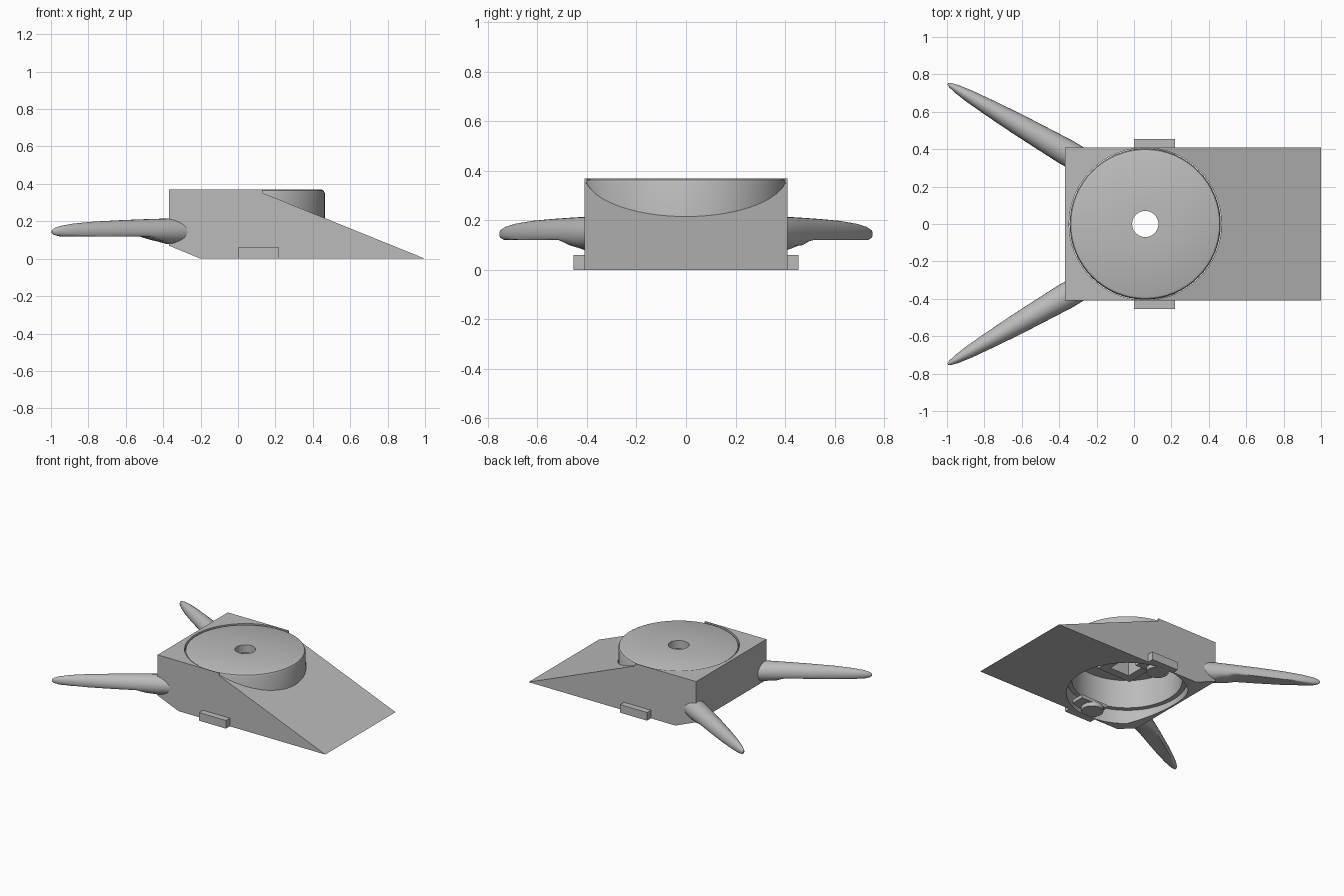
import bpy, bmesh, math
from mathutils import Vector, Matrix

if "Cube" in bpy.data.objects:
    bpy.data.objects.remove(bpy.data.objects["Cube"])

grey = bpy.data.materials.new("plain_grey")
grey.use_nodes = True
grey.diffuse_color = (0.5, 0.5, 0.5, 1)
grey.node_tree.nodes["Principled BSDF"].inputs["Base Color"].default_value = (0.5, 0.5, 0.5, 1)

CENTRE = Vector((0.06, 0, 0))


def finish(name, bm, smooth=False):
    bmesh.ops.recalc_face_normals(bm, faces=bm.faces)
    mesh = bpy.data.meshes.new(name)
    bm.to_mesh(mesh)
    bm.free()
    mesh.materials.append(grey)
    ob = bpy.data.objects.new(name, mesh)
    bpy.context.collection.objects.link(ob)
    if smooth:
        select(ob)
        bpy.ops.object.shade_smooth_by_angle(angle=math.radians(35))
    return ob


def select(ob):
    bpy.ops.object.select_all(action='DESELECT')
    ob.select_set(True)
    bpy.context.view_layer.objects.active = ob


def box(name, x0, x1, y0, y1, z0, z1):
    bm = bmesh.new()
    bmesh.ops.create_cube(bm, size=1)
    for v in bm.verts:
        v.co = ((x0 + x1) / 2 + v.co.x * (x1 - x0),
                (y0 + y1) / 2 + v.co.y * (y1 - y0),
                (z0 + z1) / 2 + v.co.z * (z1 - z0))
    return finish(name, bm)


def lathe(name, profile, steps, smooth=True, turn=0.0, centre=CENTRE):
    """Closed (radius, height) profile turned about an upright axis."""
    bm = bmesh.new()
    rot = Matrix.Rotation(turn, 3, 'Z')
    verts = [bm.verts.new(rot @ Vector((r, 0, z)) + centre) for r, z in profile]
    edges = [bm.edges.new((verts[i - 1], verts[i])) for i in range(len(verts))]
    bmesh.ops.spin(bm, geom=verts + edges, cent=centre, axis=(0, 0, 1),
                   angle=math.tau, steps=steps, use_merge=True)
    bmesh.ops.remove_doubles(bm, verts=bm.verts, dist=0.0001)
    return finish(name, bm, smooth)


def cylinder(name, x, y, z0, z1, radius, segments):
    bm = bmesh.new()
    bmesh.ops.create_cone(bm, cap_ends=True, segments=segments, radius1=radius,
                          radius2=radius, depth=z1 - z0,
                          matrix=Matrix.Translation((x, y, (z0 + z1) / 2)))
    return finish(name, bm, True)


# Wedge body: side profile pushed across the width
bm = bmesh.new()
outline = [(-0.37, 0.37), (0.13, 0.37), (0.13, 0.352), (1, 0), (-0.2, 0), (-0.37, 0.07)]
side = bm.faces.new([bm.verts.new((x, -0.41, z)) for x, z in outline])
pushed = bmesh.ops.extrude_face_region(bm, geom=[side])["geom"]
bmesh.ops.translate(bm, vec=(0, 0.82, 0),
                    verts=[g for g in pushed if isinstance(g, bmesh.types.BMVert)])
body = finish("wedge_body", bm)

# Round well through the body
cutter = cylinder("well_cutter", 0.06, 0, -0.1, 0.6, 0.407, 64)
cutter.hide_render = True
mod = body.modifiers.new("well", 'BOOLEAN')
mod.operation = 'DIFFERENCE'
mod.solver = 'EXACT'
mod.object = cutter
select(body)
bpy.ops.object.modifier_apply(modifier="well")
bpy.data.objects.remove(cutter)
select(body)
bpy.ops.object.shade_smooth_by_angle(angle=math.radians(15))

# Hollow drum with rounded rim and centre hole
lathe("drum", [(0.07, 0.37), (0.385, 0.37), (0.398, 0.364), (0.404, 0.35),
               (0.404, 0.1), (0.37, 0.1), (0.37, 0.31), (0.07, 0.31)], 64)

# Stepped square hub under the drum roof
hub = [(0.08, 0.312), (0.2, 0.312), (0.2, 0.26), (0.14, 0.26), (0.14, 0.2), (0.08, 0.2)]
lathe("square_hub", [(r * math.sqrt(2), z) for r, z in hub], 4, False, math.pi / 4)


# Tapered rear fin: rounded above, flattened beneath toward the tip
def fin(name, s):
    root, tip = Vector((-0.26, 0.325 * s, 0)), Vector((-0.995, 0.75 * s, 0))
    axis = (tip - root).normalized()
    across = Vector((-axis.y, axis.x, 0))
    # position along, half width, top, bottom
    stations = [(0, .068, .208, .08), (.15, .07, .215, .078), (.25, .066, .213, .1),
                (.33, .063, .211, .12), (.5, .056, .206, .12), (.7, .044, .198, .12),
                (.85, .033, .187, .12), (.94, .022, .175, .12), (.985, .012, .163, .125),
                (1, .004, .152, .138)]
    bm = bmesh.new()
    count, rings = 24, []
    for t, w, top, low in stations:
        mid = 0.145
        ring = []
        for i in range(count):
            a = math.tau * i / count
            rise = math.sin(a)
            z = mid + rise * (top - mid)
            z = max(z, low)
            ring.append(bm.verts.new(root.lerp(tip, t) + across * w * math.cos(a)
                                     + Vector((0, 0, z))))
        rings.append(ring)
    for a, b in zip(rings, rings[1:]):
        for i in range(count):
            bm.faces.new((a[i - 1], a[i], b[i], b[i - 1]))
    bm.faces.new(rings[0])
    bm.faces.new(rings[-1])
    finish(name, bm, True)


# Paired fins and side clips with round feet
for label, s in (("back", 1), ("front", -1)):
    fin(label + "_fin", s)
    box(label + "_clip", 0, 0.22, *sorted((0.4 * s, 0.455 * s)), 0, 0.06)
    box(label + "_clip_plate", 0, 0.22, *sorted((0.28 * s, 0.41 * s)), 0.03, 0.055)
    cylinder(label + "_clip_foot", 0.08, 0.34 * s, 0.002, 0.035, 0.075, 32)
